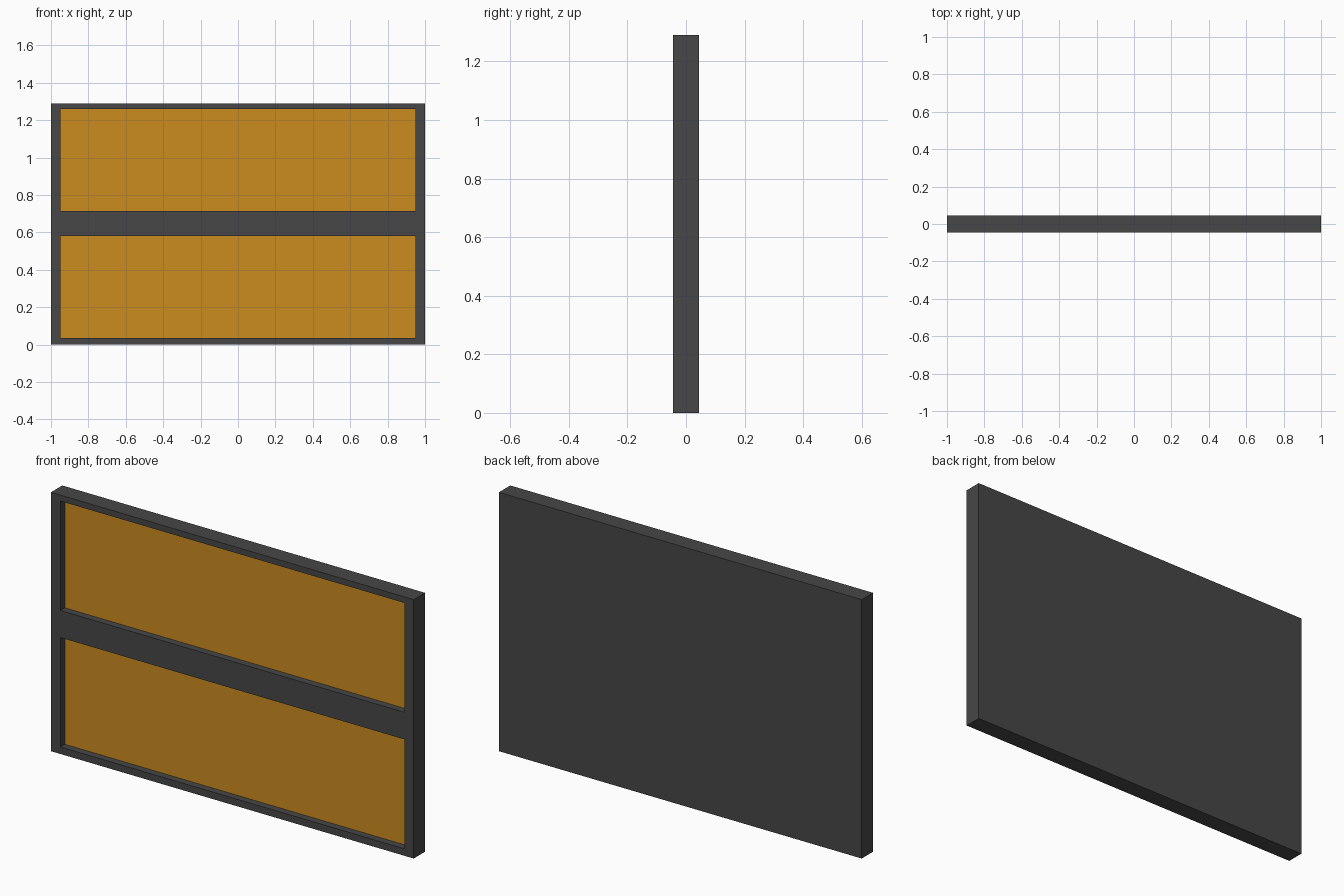
import bpy, bmesh

if "Cube" in bpy.data.objects:
    bpy.data.objects.remove(bpy.data.objects["Cube"])

W, H, T = 2.0, 1.29, 0.089        # overall width, height, thickness
PX = 0.948                        # half width of each window
WINDOWS = [(0.035, 0.58), (0.715, 1.26)]   # bottom and top of each window
DEPTH = 0.035                     # recess of the panels


def material(name, rgb):
    m = bpy.data.materials.new(name)
    m.diffuse_color = (*rgb, 1)
    m.use_nodes = True
    m.node_tree.nodes["Principled BSDF"].inputs["Base Color"].default_value = m.diffuse_color
    return m


def add_object(name, bm, mat):
    bmesh.ops.recalc_face_normals(bm, faces=bm.faces[:])
    me = bpy.data.meshes.new(name)
    bm.to_mesh(me)
    bm.free()
    me.materials.append(mat)
    ob = bpy.data.objects.new(name, me)
    bpy.context.collection.objects.link(ob)
    return ob


dark = material("dark_grey", (0.063, 0.063, 0.064))
amber = material("amber", (0.60, 0.262, 0.0144))

# Frame: a solid slab whose front is cut along the window edges
bm = bmesh.new()
bmesh.ops.create_cube(bm, size=1)
for v in bm.verts:
    v.co = (v.co.x * W, v.co.y * T, (v.co.z + 0.5) * H)
cuts = [((x, 0, 0), (1, 0, 0)) for x in (-PX, PX)]
cuts += [((0, 0, z), (0, 0, 1)) for pair in WINDOWS for z in pair]
for co, no in cuts:
    bmesh.ops.bisect_plane(bm, geom=bm.verts[:] + bm.edges[:] + bm.faces[:],
                           plane_co=co, plane_no=no)


def in_window(f):
    c = f.calc_center_median()
    return (c.y < -T / 2 + 1e-4 and abs(c.x) < PX
            and any(a < c.z < b for a, b in WINDOWS))


# Sink each window to form the recess walls
bm.normal_update()
windows = [f for f in bm.faces if in_window(f)]
for f in bmesh.ops.extrude_discrete_faces(bm, faces=windows)["faces"]:
    pass_verts = f.verts[:]
    for v in pass_verts:
        v.co.y += DEPTH + 0.005
bmesh.ops.remove_doubles(bm, verts=bm.verts[:], dist=1e-5)
bmesh.ops.dissolve_limit(bm, angle_limit=0.01, verts=bm.verts[:], edges=bm.edges[:])
add_object("frame", bm, dark)

# Panels: thin amber plates at the bottom of each recess
for name, (z0, z1) in zip(("lower_panel", "upper_panel"), WINDOWS):
    bm = bmesh.new()
    bmesh.ops.create_cube(bm, size=1)
    for v in bm.verts:
        v.co = (v.co.x * (2 * PX + 0.004),
                -T / 2 + DEPTH + (v.co.y + 0.5) * 0.008,
                (z0 + z1) / 2 + v.co.z * (z1 - z0 + 0.004))
    add_object(name, bm, amber)
